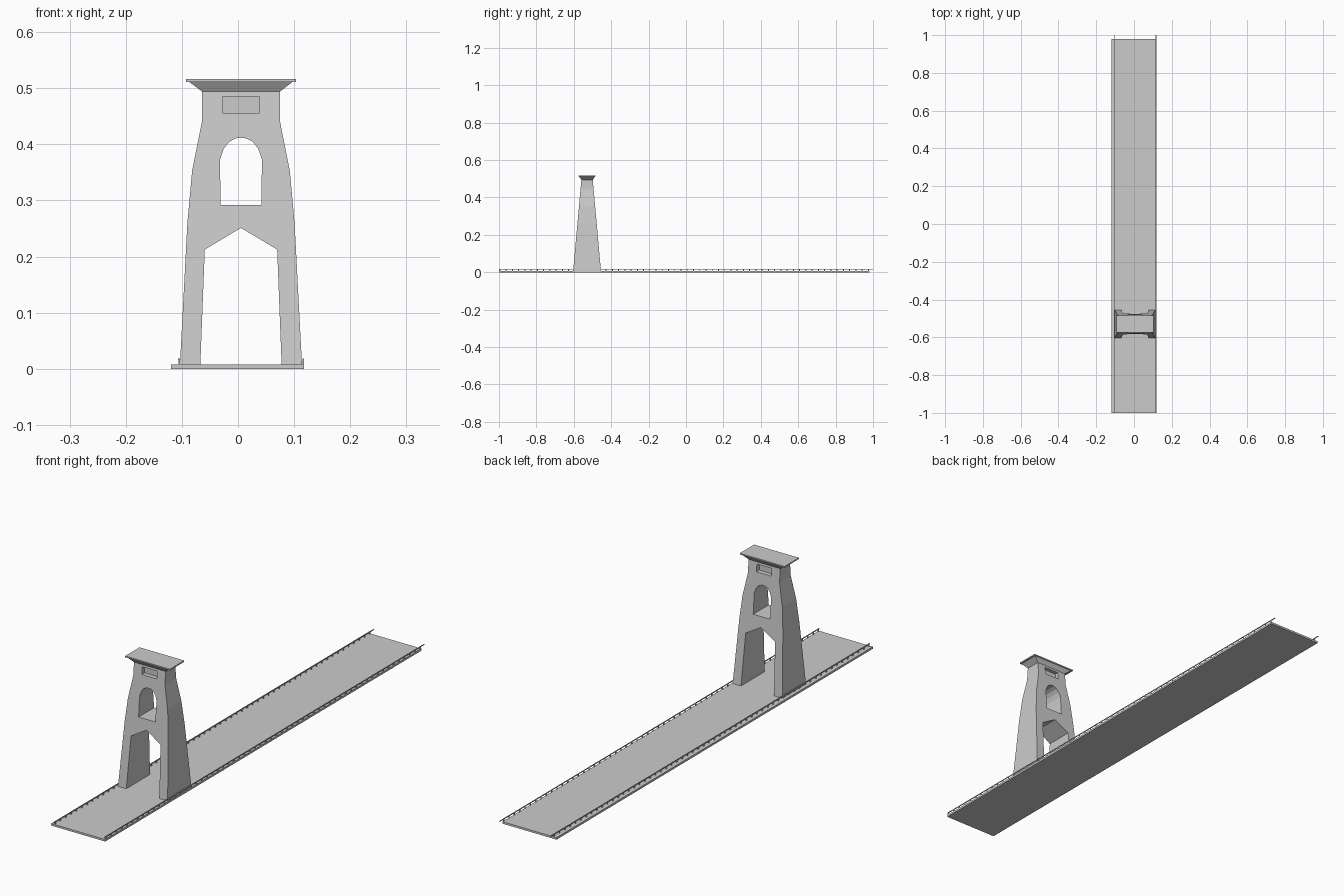
import bpy, bmesh

if "Cube" in bpy.data.objects:
    bpy.data.objects.remove(bpy.data.objects["Cube"])

CX, CY = 0.0053, -0.529      # tower centre
stone = bpy.data.materials.new("stone_grey")
stone.diffuse_color = (0.6, 0.6, 0.6, 1)
stone.use_nodes = True
stone.node_tree.nodes["Principled BSDF"].inputs["Base Color"].default_value = stone.diffuse_color


def make(name, bm):
    bmesh.ops.recalc_face_normals(bm, faces=bm.faces[:])
    me = bpy.data.meshes.new(name)
    bm.to_mesh(me)
    bm.free()
    me.materials.append(stone)
    ob = bpy.data.objects.new(name, me)
    bpy.context.collection.objects.link(ob)
    return ob


def add_box(bm, x0, x1, y0, y1, z0, z1):
    v = bmesh.ops.create_cube(bm, size=1)["verts"]
    for p in v:
        p.co = (x1 if p.co.x > 0 else x0, y1 if p.co.y > 0 else y0, z1 if p.co.z > 0 else z0)


def loft(name, levels):
    """Stack of rectangles (half width, half depth, z) joined into a solid."""
    bm = bmesh.new()
    rings = [[bm.verts.new((CX + sx * w, CY + sy * d, z))
              for sx, sy in ((-1, -1), (1, -1), (1, 1), (-1, 1))] for w, d, z in levels]
    for a, b in zip(rings, rings[1:]):
        for i in range(4):
            j = (i + 1) % 4
            bm.faces.new((a[i], a[j], b[j], b[i]))
    bm.faces.new(rings[0][::-1])
    bm.faces.new(rings[-1])
    return make(name, bm)


def prism(name, half, y0, y1):
    """Mirrored front profile (x, z) pushed through from y0 to y1."""
    pts = half + [(-x, z) for x, z in reversed(half) if x > 0]
    bm = bmesh.new()
    f = bm.faces.new([bm.verts.new((CX + x, CY + y0, z)) for x, z in pts])
    r = bmesh.ops.extrude_face_region(bm, geom=[f])
    for v in r["geom"]:
        if isinstance(v, bmesh.types.BMVert):
            v.co.y = CY + y1
    return make(name, bm)


# Road deck
bm = bmesh.new()
add_box(bm, -0.119, 0.118, -1.0, 0.98, 0, 0.008)
make("road_deck", bm)

# Tapered tower body
depth = lambda z: 0.075 - 0.0445 * z / 0.494
profile = [(0.109, 0.002), (0.0955, 0.26), (0.087, 0.353), (0.0693, 0.442), (0.0693, 0.494)]
tower = loft("tower", [(w, depth(z), z) for w, z in profile])

# Openings: gabled portal, arched window, shallow panels front and back
panel = [(0.0327, 0.4555), (0.0327, 0.485)]
cutters = [
    prism("portal_cutter", [(0.0735, -0.02), (0.0645, 0.2125), (0, 0.251)], -0.2, 0.2),
    prism("arch_cutter", [(0.0365, 0.292), (0.0373, 0.373), (0.0308, 0.392),
                          (0.0205, 0.405), (0.007, 0.4115)], -0.2, 0.2),
    prism("front_panel_cutter", panel, -0.2, -0.016),
    prism("back_panel_cutter", panel, 0.016, 0.2),
]
bpy.context.view_layer.objects.active = tower
for c in cutters:
    c.hide_render = True
    m = tower.modifiers.new(c.name, "BOOLEAN")
    m.operation, m.solver, m.object = "DIFFERENCE", "EXACT", c
    bpy.ops.object.modifier_apply(modifier=m.name)
    bpy.data.objects.remove(c)

# Flared cornice and flat cap
loft("cornice", [(0.0693, 0.0305, 0.494), (0.0918, 0.042, 0.511)])
loft("tower_cap", [(0.098, 0.045, 0.511), (0.098, 0.045, 0.516)])

# Railings: a top rail on evenly spaced posts
for name, x in (("left_railing", -0.105), ("right_railing", 0.1165)):
    bm = bmesh.new()
    add_box(bm, x - 0.0015, x + 0.0015, -1.0, 1.0, 0.0155, 0.0185)
    for i in range(60):
        y = -0.995 + i * 1.97 / 59
        add_box(bm, x - 0.0013, x + 0.0013, y - 0.0025, y + 0.0025, 0.004, 0.016)
    make(name, bm)
